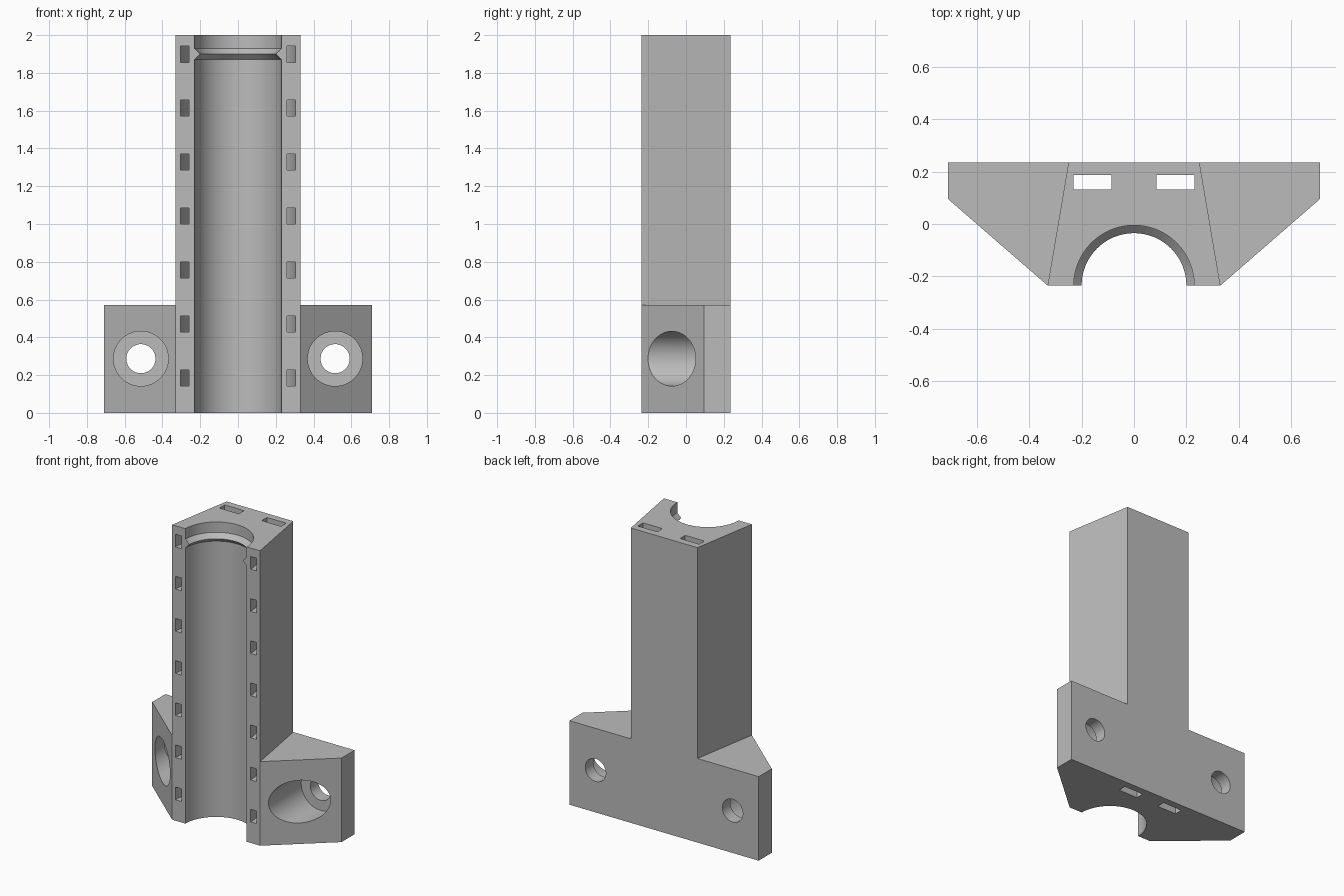
import bpy
import bmesh
from math import pi, radians
from mathutils import Matrix, Vector

if "Cube" in bpy.data.objects:
    bpy.data.objects.remove(bpy.data.objects["Cube"], do_unlink=True)

FRONT, BACK = -0.235, 0.235
HEIGHT, FLANGE_HEIGHT = 2.0, 0.57


def lathe(bm, profile, matrix, steps=72, closed=False):
    """Revolve (radius, height) points about z, then place with matrix."""
    part = bmesh.new()
    verts = [part.verts.new((r, 0, z)) for r, z in profile]
    edges = [part.edges.new(pair) for pair in zip(verts, verts[1:])]
    if closed:
        edges.append(part.edges.new((verts[-1], verts[0])))
    bmesh.ops.spin(part, geom=verts + edges, cent=(0, 0, 0), axis=(0, 0, 1),
                   dvec=(0, 0, 0), angle=2 * pi, steps=steps)
    bmesh.ops.remove_doubles(part, verts=part.verts[:], dist=1e-5)
    bmesh.ops.recalc_face_normals(part, faces=part.faces[:])
    bmesh.ops.transform(part, matrix=matrix, verts=part.verts[:])
    mesh = bpy.data.meshes.new("lathe_part")
    part.to_mesh(mesh)
    part.free()
    bm.from_mesh(mesh)
    bpy.data.meshes.remove(mesh)


def make_object(name, bm):
    mesh = bpy.data.meshes.new(name)
    bm.to_mesh(mesh)
    bm.free()
    obj = bpy.data.objects.new(name, mesh)
    bpy.context.collection.objects.link(obj)
    return obj


def extrude_up(bm, faces, height):
    geom = bmesh.ops.extrude_face_region(bm, geom=faces)["geom"]
    bmesh.ops.translate(bm, vec=(0, 0, height),
                        verts=[g for g in geom if isinstance(g, bmesh.types.BMVert)])
    return [g for g in geom if isinstance(g, bmesh.types.BMFace)]


# Body: flanged footprint raised, then the middle drawn up into the column
bm = bmesh.new()
sides = []
for s in (-1, 1):
    outline = [(0.33, FRONT), (0.71, 0.095), (0.71, BACK), (0.25, BACK)]
    sides.append([bm.verts.new((s * x, y, 0)) for x, y in outline])
right, left = sides
bm.faces.new(left)
bm.faces.new(right[::-1])
bm.faces.new((right[0], left[0], left[3], right[3]))
top = extrude_up(bm, bm.faces[:], FLANGE_HEIGHT)
middle = min(top, key=lambda f: abs(f.calc_center_median().x))
extrude_up(bm, [middle], HEIGHT - FLANGE_HEIGHT)
bmesh.ops.recalc_face_normals(bm, faces=bm.faces[:])
bmesh.ops.dissolve_limit(bm, angle_limit=0.01, verts=bm.verts[:], edges=bm.edges[:])
body = make_object("half_tube_bracket", bm)

# Cutter: bore with a pointed retaining ridge near the top
cut = bmesh.new()
axis = Matrix.Translation((0, FRONT, 0))
lathe(cut, [(0, -0.1), (0.23, -0.1), (0.23, 1.87), (0.2, 1.9),
            (0.23, 1.93), (0.23, 2.1), (0, 2.1)], axis, steps=96)

# Cutter: curved strap channels around the bore
for i in range(7):
    z = 0.185 + i * HEIGHT / 7
    lathe(cut, [(0.26, z - 0.043), (0.305, z - 0.043),
                (0.305, z + 0.043), (0.26, z + 0.043)], axis, closed=True)

# Cutter: counterbored screw holes and long vertical slots
for s in (-1, 1):
    place = Matrix.Translation((s * 0.514, 0, 0.287)) @ Matrix.Rotation(radians(-90), 4, "X")
    lathe(cut, [(0, -0.4), (0.145, -0.4), (0.145, 0.15),
                (0.077, 0.15), (0.077, 0.4), (0, 0.4)], place)
    slot = Matrix.Translation((s * 0.158, 0.159, 1)) @ Matrix.Diagonal((0.145, 0.056, 2.4, 1))
    bmesh.ops.create_cube(cut, size=1, matrix=slot)
cutter = make_object("hole_cutter", cut)
cutter.hide_render = True

mod = body.modifiers.new("holes", "BOOLEAN")
mod.operation = "DIFFERENCE"
mod.solver = "EXACT"
mod.object = cutter
bpy.ops.object.select_all(action="DESELECT")
body.select_set(True)
bpy.context.view_layer.objects.active = body
bpy.ops.object.modifier_apply(modifier=mod.name)
bpy.data.objects.remove(cutter, do_unlink=True)

# Single grey finish
grey = bpy.data.materials.new("plain_grey")
grey.use_nodes = True
colour = (0.5, 0.5, 0.5, 1)
grey.diffuse_color = colour
grey.node_tree.nodes["Principled BSDF"].inputs["Base Color"].default_value = colour
body.data.materials.clear()
body.data.materials.append(grey)
for poly in body.data.polygons:
    poly.material_index = 0
bpy.ops.object.shade_smooth_by_angle(angle=radians(25))
